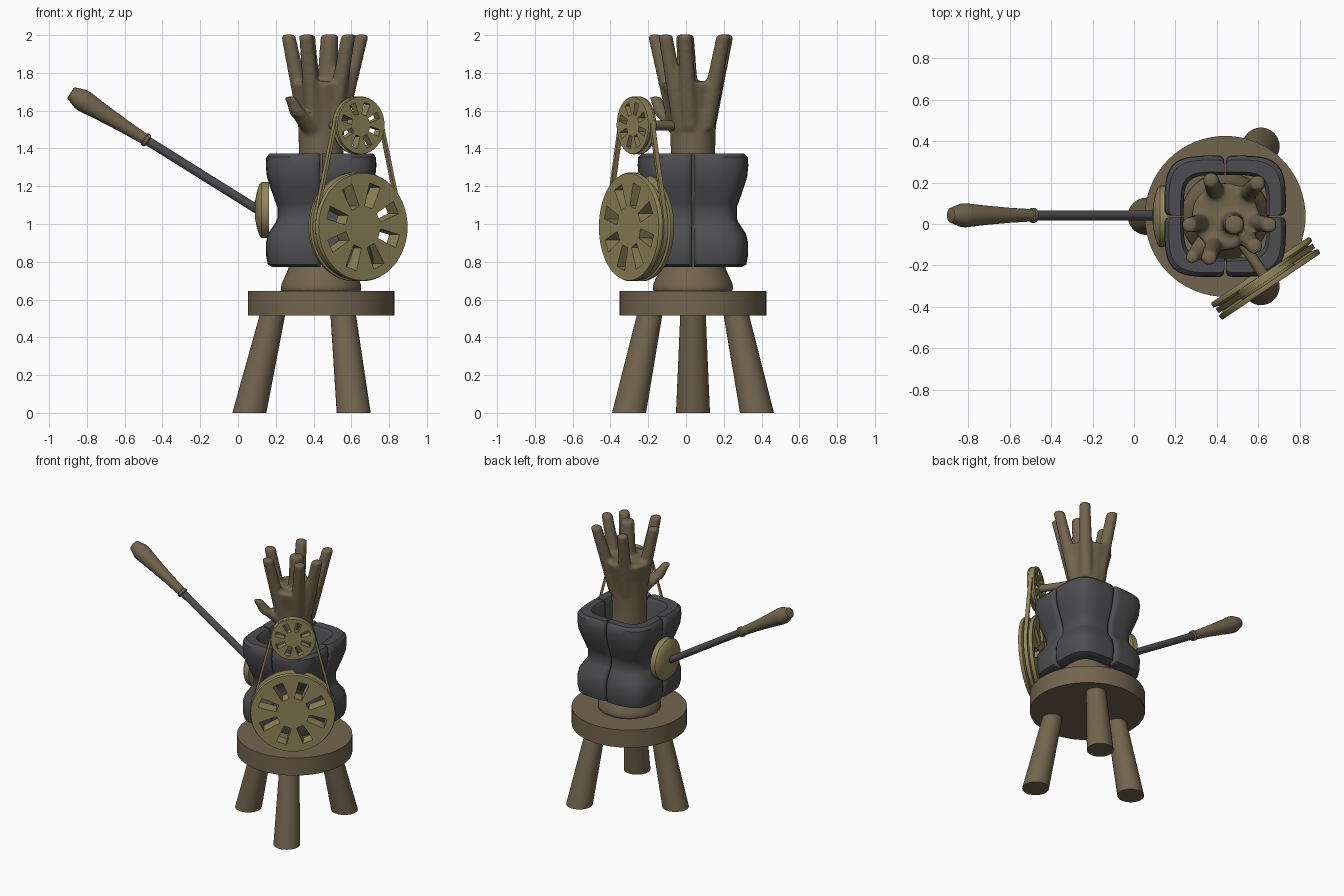
import bpy, bmesh, math
from mathutils import Vector, Matrix

if "Cube" in bpy.data.objects:
    bpy.data.objects.remove(bpy.data.objects["Cube"])

CX, CY = 0.44, 0.037
AXIS = Vector((0.559, -0.829, 0)).normalized()


def mat(name, col):
    m = bpy.data.materials.new(name)
    m.diffuse_color = (*col, 1)
    m.use_nodes = True
    m.node_tree.nodes["Principled BSDF"].inputs["Base Color"].default_value = m.diffuse_color
    return m


WOOD = mat("wood", (0.17, 0.13, 0.075))
BRASS = mat("brass", (0.29, 0.24, 0.10))
IRON = mat("iron", (0.075, 0.075, 0.08))


def loft(name, rings, material, closed=False, angle=35):
    """Skin a list of equal-length closed rings; cap ends unless the loft is a loop."""
    bm = bmesh.new()
    rv = [[bm.verts.new(p) for p in r] for r in rings]
    n, k = len(rv[0]), len(rv)
    for i in range(k if closed else k - 1):
        a, b = rv[i], rv[(i + 1) % k]
        for j in range(n):
            bm.faces.new((a[j], a[(j + 1) % n], b[(j + 1) % n], b[j]))
    if not closed:
        bm.faces.new(rv[0])
        bm.faces.new(rv[-1])
    bmesh.ops.recalc_face_normals(bm, faces=bm.faces)
    me = bpy.data.meshes.new(name)
    bm.to_mesh(me)
    bm.free()
    ob = bpy.data.objects.new(name, me)
    bpy.context.collection.objects.link(ob)
    me.materials.append(material)
    activate(ob)
    bpy.ops.object.shade_smooth_by_angle(angle=math.radians(angle))
    return ob


def activate(*obs):
    bpy.ops.object.select_all(action='DESELECT')
    for o in obs:
        o.select_set(True)
    bpy.context.view_layer.objects.active = obs[0]


def apply_all(ob):
    activate(ob)
    for m in list(ob.modifiers):
        bpy.ops.object.modifier_apply(modifier=m.name)


def ring(c, r, n):
    return [(c[0] + r * math.cos(2 * math.pi * i / n), c[1] + r * math.sin(2 * math.pi * i / n), c[2])
            for i in range(n)]


def frame(origin, direction):
    return Matrix.Translation(origin) @ Vector(direction).to_track_quat('Z', 'Y').to_matrix().to_4x4()


def lathe(name, profile, material, m=Matrix.Translation((CX, CY, 0)), n=48):
    return loft(name, [[m @ Vector(p) for p in ring((0, 0, z), r, n)] for r, z in profile], material)


def tube(name, p0, p1, r0, r1, material, n=20):
    return loft(name, [ring(p0, r0, n), ring(p1, r1, n)], material)


# Stool seat and three splayed legs
lathe("seat", [(0.388, 0.515), (0.388, 0.645)], WOOD, n=64)
for i, a in enumerate((180, 63, -63)):
    c, s = math.cos(math.radians(a)), math.sin(math.radians(a))
    tube(f"leg_{i+1}", (CX + .38 * c, CY + .38 * s, 0), (CX + .255 * c, CY + .255 * s, .53), .09, .067, WOOD, 32)

# Trunk with branches, fused into one organic surface
trunk = lathe("trunk", [(.215, .64), (.212, .68), (.175, .76), (.135, .9), (.12, 1.1), (.118, 1.4),
                        (.122, 1.52), (.135, 1.62), (.158, 1.72), (.165, 1.745), (.14, 1.755)], WOOD)
tips = [(.37, .215), (.60, .20), (.265, -.005), (.655, -.005), (.36, -.165), (.585, -.11)]
parts = [trunk]
for x, y in tips:
    parts.append(tube("branch", (CX + .4 * (x - CX), CY + .4 * (y - CY), 1.5), (x, y, 2.003), .048, .038, WOOD))
parts.append(tube("branch", (.46, .02, 1.5), (.485, -.005, 2.003), .06, .047, WOOD))
parts.append(tube("branch", (.41, -.02, 1.47), (.31, -.13, 1.60), .055, .045, WOOD))
parts.append(tube("branch", (.325, -.115, 1.57), (.275, -.165, 1.675), .045, .03, WOOD))
activate(*parts)
bpy.ops.object.join()
rm = trunk.modifiers.new("fuse", 'REMESH')
rm.mode, rm.voxel_size = 'VOXEL', 0.012
sm = trunk.modifiers.new("soften", 'SMOOTH')
sm.factor, sm.iterations = 0.5, 5
apply_all(trunk)
activate(trunk)
bpy.ops.object.shade_smooth_by_angle(angle=math.radians(50))

# Four waisted iron lobes around the trunk: (half width, height) section
outer = [(.255, .772), (.282, .785), (.291, .83), (.292, .90), (.280, .95), (.240, 1.01), (.232, 1.03),
         (.232, 1.09), (.240, 1.11), (.268, 1.19), (.287, 1.25), (.293, 1.31), (.290, 1.355), (.272, 1.374)]
inner = [(.215, 1.372), (.20, 1.35), (.20, .80), (.21, .775)]


def lobe_column(deg, pull):
    t = math.radians(deg)
    k = (abs(math.cos(t)) ** 4.5 + abs(math.sin(t)) ** 4.5) ** (-1 / 4.5)
    col = [(h - pull, z) for h, z in outer] + inner
    return [(CX + h * k * math.cos(t), CY + h * k * math.sin(t), z) for h, z in col]


for q in range(4):
    cols = [(1, .022), (2, .009), (5, 0)] + [(5 + 5 * i, 0) for i in range(1, 16)] + [(85, 0), (88, .009), (89, .022)]
    loft(f"iron_lobe_{q+1}", [lobe_column(90 * q + d, p) for d, p in cols], IRON, angle=40)

# Lever: brass boss, iron rod, wooden grip
lathe("lever_boss", [(.148, -.04), (.148, 0), (.135, .012), (.10, .024), (.05, .034), (.01, .036)], BRASS,
      frame((.125, .037, 1.075), (-1, 0, 0)))
d = Vector((-.98, 0, .612)).normalized()
root = Vector((.13, .042, 1.06))
lathe("lever_rod", [(.024, 0), (.024, .75)], IRON, frame(root, d), 20)
lathe("lever_grip", [(.024, .712), (.036, .718), (.036, .735), (.030, .74), (.036, .86), (.047, 1.0),
                     (.058, 1.11), (.057, 1.135), (.036, 1.195), (.03, 1.198)], WOOD, frame(root, d), 24)

# Grooved pulleys with eight windows each
BIG, SMALL = Vector((.635, -.262, .985)), Vector((.637, -.262, 1.522))


def pulley(name, centre, r, t, groove):
    m = frame(centre, AXIS)
    h = t / 2
    ob = lathe(name, [(r * .985, -h), (r, -h * .8), (r, -h * .5), (groove, -h * .3), (groove, h * .3),
                      (r, h * .5), (r, h * .8), (r * .985, h)], BRASS, m, 64)
    bm = bmesh.new()
    for i in range(8):
        rot = Matrix.Rotation(math.radians(71 + 45 * i), 4, 'Z')
        box = bmesh.ops.create_cube(bm, size=1)["verts"]
        for v in box:
            w = .125 if v.co.x > 0 else .09
            v.co = m @ rot @ Vector((r * (.595 + .43 * v.co.x), v.co.y * 2 * r * w, v.co.z * t * 3))
    me = bpy.data.meshes.new("window_cutter")
    bm.to_mesh(me)
    bm.free()
    me.materials.append(BRASS)
    cut = bpy.data.objects.new("window_cutter", me)
    bpy.context.collection.objects.link(cut)
    cut.hide_render = True
    b = ob.modifiers.new("windows", 'BOOLEAN')
    b.operation, b.solver, b.object = 'DIFFERENCE', 'EXACT', cut
    apply_all(ob)
    bpy.data.objects.remove(cut)


pulley("big_pulley", BIG, .288, .098, .258)
pulley("small_pulley", SMALL, .153, .05, .136)

# Axles from the body to the pulleys
lathe("small_axle", [(.026, -.30), (.026, 0)], WOOD, frame(SMALL, AXIS), 20)
lathe("big_axle", [(.05, -.16), (.05, 0)], BRASS, frame(BIG, AXIS), 24)

# Drive belt looped round both grooves
m = frame(BIG, AXIS)
rb, rs, gap = .274, .146, SMALL.z - BIG.z
a = math.asin((rb - rs) / gap)
path = []
for start, end, r, up, n in ((a, math.pi - a, rs, gap, 20), (math.pi - a, 2 * math.pi + a, rb, 0, 32)):
    for i in range(n + 1):
        t = start + (end - start) * i / n
        path.append([m @ Vector(((r + o) * math.cos(t), up + (r + o) * math.sin(t), z))
                     for o, z in ((-.009, -.013), (.007, -.013), (.007, .013), (-.009, .013))])
loft("drive_belt", path, BRASS, closed=True)
